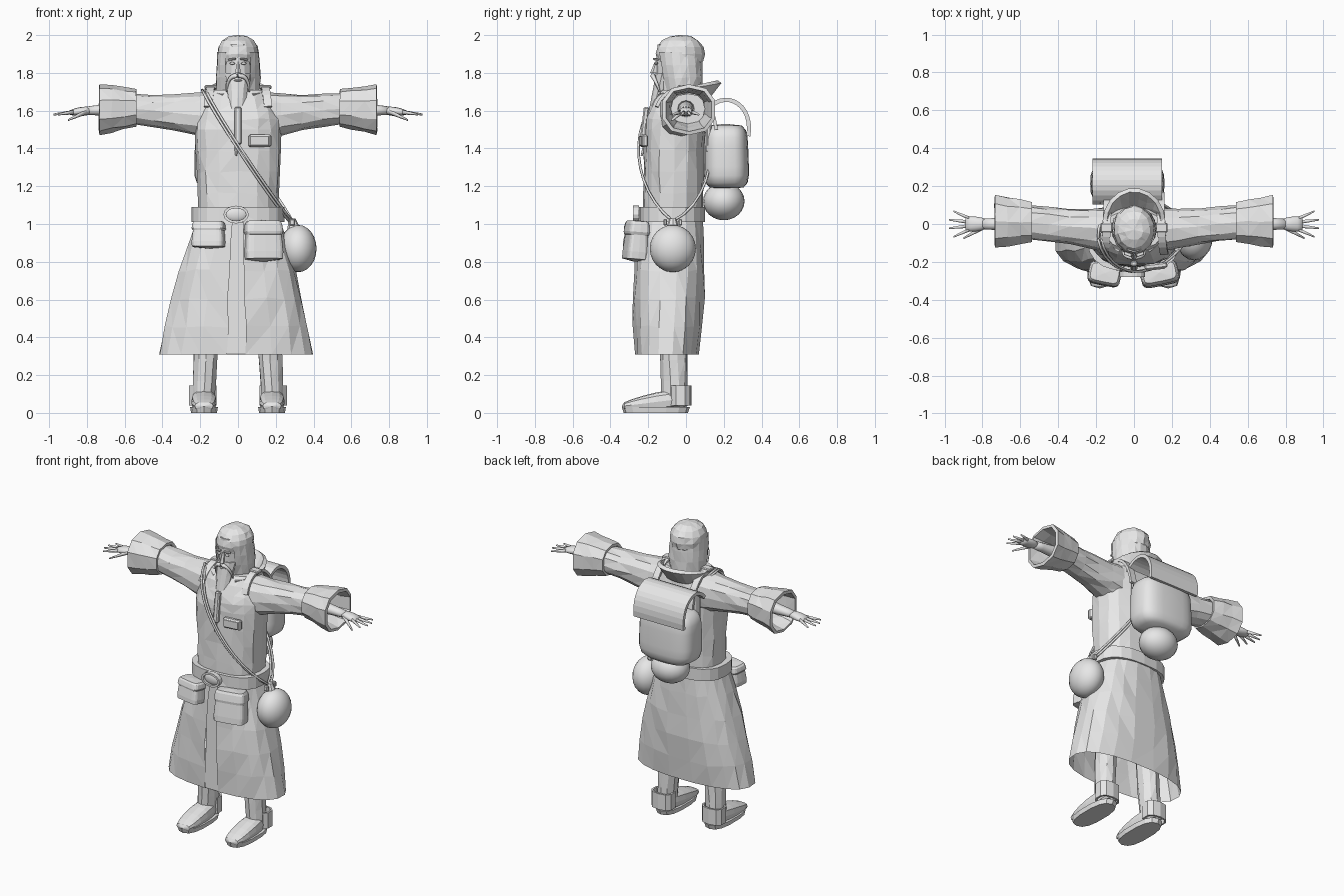
import bpy, bmesh, math, random
from mathutils import Vector, geometry

random.seed(4)
if "Cube" in bpy.data.objects:
    bpy.data.objects.remove(bpy.data.objects["Cube"])

grey = bpy.data.materials.new("plain grey")
grey.use_nodes = True
grey.diffuse_color = (.8, .8, .8, 1)
grey.node_tree.nodes["Principled BSDF"].inputs["Base Color"].default_value = grey.diffuse_color


def finish(name, bm, smooth=False):
    bmesh.ops.recalc_face_normals(bm, faces=bm.faces)
    for face in bm.faces:
        face.smooth = smooth
    mesh = bpy.data.meshes.new(name)
    bm.to_mesh(mesh)
    bm.free()
    mesh.materials.append(grey)
    part = bpy.data.objects.new(name, mesh)
    bpy.context.collection.objects.link(part)
    return part


def skin(rows, closed=True, caps=True):
    """Bridge rows of points into a surface."""
    bm = bmesh.new()
    rows = [[bm.verts.new(point) for point in row] for row in rows]
    count = len(rows[0])
    for low, high in zip(rows, rows[1:]):
        for i in range(count if closed else count - 1):
            j = (i + 1) % count
            bm.faces.new((low[i], low[j], high[j], high[i]))
    if caps:
        bm.faces.new(rows[0])
        bm.faces.new(rows[-1])
    return bm


def form(name, start, end, size, end_size=None, sides=12, steps=4, square=2, swell=0,
         dome=0, gap=0, wall=0, rough=0, tilt=0, smooth=False):
    """Sweep an oval from start to end: swell fattens the middle, dome rounds both ends,
    gap leaves the front open, wall makes a hollow shell."""
    start, end = Vector(start), Vector(end)
    size, end_size = Vector(size), Vector(end_size or size)
    span = [abs(d) for d in end - start]
    along = span.index(max(span))
    across, up = [axis for axis in range(3) if axis != along]
    rows = []
    for step in range(steps + 1):
        k = step / steps
        if dome:
            k = (1 - math.cos(math.pi * k)) / 2
        radius = size.lerp(end_size, k) + Vector((swell, swell)) * math.sin(math.pi * k)
        if dome:
            radius *= max(.03, (1 - abs(2 * k - 1) ** dome) ** (1 / dome))
        row = []
        for i in range(sides):
            turn = gap + (2 * math.pi - 2 * gap) * i / (sides - 1 if gap else sides)
            point = start.lerp(end, k)
            for axis, r, wave in ((across, radius.x, math.sin(turn)), (up, radius.y, -math.cos(turn))):
                offset = r * math.copysign(abs(wave) ** (2 / square), wave)
                point[axis] += offset
            point[along] += tilt * offset
            if 0 < step < steps:
                point += Vector([random.uniform(-rough, rough) for axis in range(3)])
            row.append(point)
        rows.append(row)
    bm = skin(rows, not gap, not gap and not wall)
    if rough:
        bmesh.ops.triangulate(bm, faces=bm.faces)
    part = finish(name, bm, smooth)
    if wall:
        shell = part.modifiers.new("shell", "SOLIDIFY")
        shell.thickness, shell.offset = wall, 0
    return part


def ball(name, centre, radii, tilt=0):
    """Smooth ellipsoid."""
    centre, rise = Vector(centre), Vector((0, 0, radii[2]))
    return form(name, centre - rise, centre + rise, radii[:2], sides=20, steps=12,
                dome=2, tilt=tilt, smooth=True)


def strap(name, controls, radius, sides=6, flat=1, taper=1):
    """Sweep a band along a bezier curve, its width lying across the body."""
    path = geometry.interpolate_bezier(*[Vector(point) for point in controls], 14)
    rows = []
    for i, point in enumerate(path):
        ahead = (path[min(i + 1, len(path) - 1)] - path[max(i - 1, 0)]).normalized()
        wide = Vector((1, 0, 0))
        wide = (wide - ahead * ahead.dot(wide)).normalized()
        thick = ahead.cross(wide) * flat
        r = radius * (1 + (taper - 1) * i / len(path))
        turns = [2 * math.pi * (k + .5) / sides for k in range(sides)]
        rows.append([point + r * (wide * math.cos(t) + thick * math.sin(t)) for t in turns])
    return finish(name, skin(rows), sides > 4)


def box(name, centre, dims, rotation=(0, 0, 0)):
    bm = bmesh.new()
    bmesh.ops.create_cube(bm, size=1)
    bmesh.ops.scale(bm, vec=dims, verts=bm.verts)
    bmesh.ops.bevel(bm, geom=bm.edges[:], offset=min(dims) / 4, segments=1, affect="EDGES")
    part = finish(name, bm)
    part.location, part.rotation_euler = centre, rotation


# Coat with an open-fronted skirt over an inner panel
form("coat_skirt", (0, -.08, 1.05), (-.01, -.1, .31), (.21, .17), (.41, .17), sides=20, steps=5,
     square=2.4, swell=.02, gap=.08, rough=.007)
box("coat_inner_panel", (0, -.25, .66), (.12, .01, .7), (-.04, 0, 0))
form("coat_torso", (0, -.07, 1.05), (0, -.06, 1.5), (.21, .16), (.23, .16), sides=16,
     square=2.5, rough=.006)
form("coat_shoulders", (0, -.06, 1.5), (0, -.03, 1.71), (.23, .16), (.15, .1), sides=16,
     square=2.5, swell=.02, rough=.006)
box("coat_placket", (0, -.22, 1.52), (.035, .03, .2), (-.12, 0, 0))
box("chest_badge", (.116, -.222, 1.44), (.12, .03, .065), (0, 0, .12))
box("badge_face", (.114, -.238, 1.44), (.1, .008, .05), (0, 0, .12))
form("collar", (0, -.02, 1.63), (0, .01, 1.72), (.13, .12), (.155, .17), sides=16, steps=2,
     gap=.5, wall=.025, rough=.004, tilt=.2)

# Belt and oval buckle
form("belt", (0, -.075, 1.01), (0, -.075, 1.09), (.245, .175), sides=20, steps=1, square=2.6)
ball("belt_buckle", (-.01, -.255, 1.05), (.06, .02, .04))
form("buckle_rim", (-.01, -.25, 1.05), (-.01, -.28, 1.05), (.06, .04), sides=16, steps=1, wall=.014)

for side, label in ((1, "left"), (-1, "right")):
    def at(x, y, z):
        return side * x, y, z

    # Sleeve with a flared hollow cuff
    form(label + "_sleeve", at(.12, -.035, 1.57), at(.56, .01, 1.61), (.12, .13), (.09, .08),
         square=2.4, swell=-.01, rough=.005)
    form(label + "_cuff", at(.54, .01, 1.615), at(.735, .015, 1.605), (.1, .09), (.135, .125),
         sides=10, steps=3, square=2.4, wall=.02, rough=.005)

    # Forearm, palm and spread fingers
    form(label + "_forearm", at(.55, 0, 1.61), at(.8, 0, 1.6), (.045, .045), (.027, .022), smooth=True)
    form(label + "_palm", at(.78, 0, 1.6), at(.89, 0, 1.59), (.026, .02), (.036, .012),
         swell=.008, smooth=True)
    for i, finger in enumerate(("index", "middle", "ring", "little")):
        spread = i - 1.5
        form(f"{label}_{finger}_finger", at(.87, spread * .02, 1.592),
             at(.98 - spread ** 2 * .012, spread * .045, 1.58), (.012, .012), (.005, .005),
             sides=6, steps=2, smooth=True)
    form(label + "_thumb", at(.8, -.02, 1.595), at(.9, -.075, 1.55), (.016, .014), (.006, .005),
         sides=6, steps=2, smooth=True)

    # Leg, ankle wrap, shoe and sole
    form(label + "_leg", at(.183, -.06, .06), at(.16, -.07, .5), (.06, .07), (.07, .075),
         sides=10, rough=.003)
    form(label + "_ankle_wrap", at(.187, -.03, .04), at(.187, -.03, .145), (.07, .053),
         sides=10, steps=1, square=2.6, wall=.012)
    form(label + "_shoe", at(.18, .02, .08), at(.18, -.34, .035), (.05, .05), (.055, .02),
         steps=8, square=2.8, swell=.015, dome=6)
    form(label + "_sole", at(.18, -.16, 0), at(.18, -.16, .03), (.07, .17), (.075, .18),
         sides=14, steps=1, square=2.6)

    # Pack strap over the shoulder
    strap(label + "_pack_strap", (at(.14, .16, 1.5), at(.14, .13, 1.77), at(.14, -.1, 1.77),
          at(.16, -.155, 1.62)), .03, sides=4, flat=.4)
    box(label + "_strap_buckle", at(.145, -.02, 1.725), (.065, .05, .02))

    # Eye, brow and moustache
    ball(label + "_eye", at(.03, -.158, 1.85), (.014, .01, .007))
    box(label + "_brow", at(.032, -.16, 1.872), (.042, .018, .01), (0, side * .15, side * .35))
    strap(label + "_moustache", (at(0, -.175, 1.785), at(.05, -.18, 1.79), at(.06, -.15, 1.74),
          at(.06, -.14, 1.7)), .014, taper=.3)

# Head, long hair and beard
form("face", (0, -.06, 1.62), (0, -.065, 1.95), (.055, .065), (.065, .085), sides=14, swell=.018)
form("nose", (0, -.155, 1.86), (0, -.17, 1.8), (.008, .01), (.015, .02), sides=5, steps=1)
ball("mouth", (0, -.16, 1.76), (.022, .012, .006))
form("hair_sides", (0, -.01, 1.64), (0, -.04, 1.91), (.105, .09), (.11, .124), sides=16,
     swell=.01, gap=.6, rough=.004)
form("hair_crown", (0, -.03, 1.8), (0, -.03, 2), (.112, .128), sides=14, steps=8, dome=2.2, rough=.003)
form("beard", (-.01, -.235, 1.36), (0, -.11, 1.8), (.004, .005), (.07, .05), sides=10,
     steps=5, rough=.003)

# Backpack, overhanging flap and bedroll
form("backpack", (-.035, .215, 1.185), (-.035, .21, 1.53), (.2, .122), (.19, .115), sides=28,
     steps=10, square=3.2, dome=5, smooth=True)
strap("backpack_flap", ((-.035, .11, 1.6), (-.035, .2, 1.72), (-.035, .36, 1.64),
      (-.035, .33, 1.465)), .26, sides=4, flat=.06)
box("backpack_back_panel", (-.035, .12, 1.5), (.3, .03, .24))
ball("bedroll", (-.025, .2, 1.12), (.125, .11, .1))

# Belt pouches with flaps, turned to follow the hips
for label, x, z, width, height in (("right", -.155, .94, .09, .14), ("left", .135, .905, .105, .21)):
    top = height / 2
    body = form(label + "_pouch", (0, 0, -top), (0, 0, top), (width, .06), (width * .85, .045),
                sides=20, steps=6, square=5, dome=8)
    flap = form(label + "_pouch_flap", (0, 0, top * .3), (0, 0, top * 1.1), (width, .062),
                (width * .9, .05), sides=20, steps=6, square=5, dome=6)
    for part in (body, flap):
        part.location = x, -.265, z
        part.rotation_euler = -.08, 0, math.copysign(.2, x)

# Flask hung on a double shoulder cord
ball("flask", (.318, -.07, .87), (.098, .122, .125))
form("flask_neck", (.3, -.07, .96), (.286, -.07, 1.03), (.04, .04), (.018, .018), sides=8, steps=2)
for y in (-.11, -.03):
    box("flask_loop", (.287, y, 1.01), (.03, .02, .035))
for shift in (0, .018):
    top, bottom = (-.19 + shift, -.08, 1.71), (.27 + shift, -.07, 1.015)
    strap("shoulder_cord_front", (top, (shift - .14, -.31, 1.6), (shift + .12, -.31, 1.2), bottom), .007)
    strap("shoulder_cord_back", (top, (shift - .2, .19, 1.7), (shift + .2, .21, 1.15), bottom), .007)
